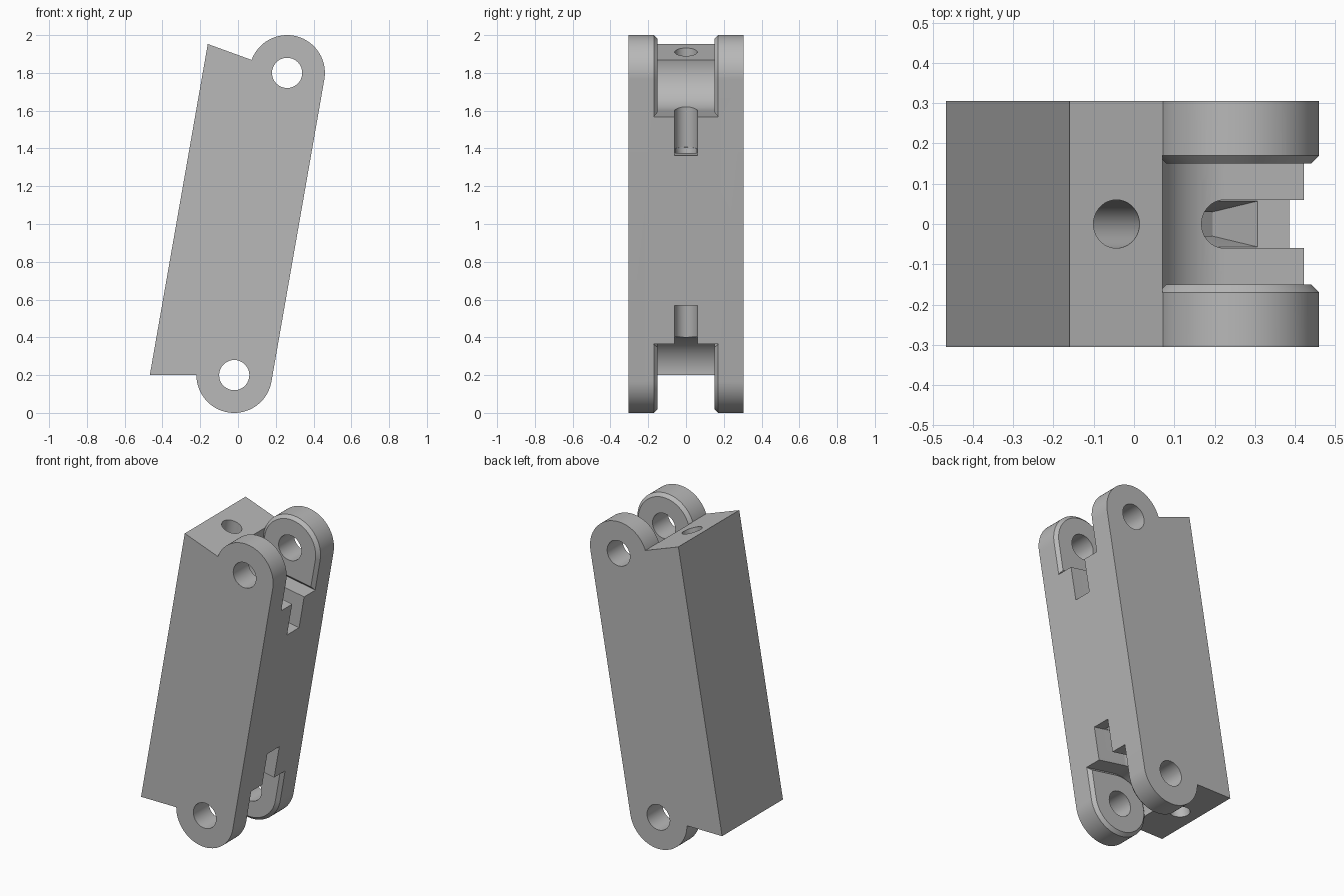
import bpy, bmesh
from math import sin, cos, radians
from mathutils import Vector

if "Cube" in bpy.data.objects:
    bpy.data.objects.remove(bpy.data.objects["Cube"], do_unlink=True)

LOW, HIGH = Vector((-0.02, 0, 0.2)), Vector((0.26, 0, 1.8))   # hinge centres
AXIS = (HIGH - LOW).normalized()
LENGTH = (HIGH - LOW).length
SIDE = Vector((AXIS.z, 0, -AXIS.x))                           # towards the grooved face
DEPTH = Vector((0, 1, 0))
R, HALF = 0.2, 0.305

grey = bpy.data.materials.new("grey_plastic")
grey.use_nodes = True
grey.diffuse_color = (0.48, 0.48, 0.48, 1)
grey.node_tree.nodes["Principled BSDF"].inputs["Base Color"].default_value = grey.diffuse_color


def loft(name, rings):
    """Closed solid through rings of equal point count."""
    bm = bmesh.new()
    loops = [[bm.verts.new(p) for p in ring] for ring in rings]
    n = len(loops[0])
    for a, b in zip(loops, loops[1:]):
        for i in range(n):
            j = (i + 1) % n
            bm.faces.new((a[i], a[j], b[j], b[i]))
    bm.faces.new(loops[0])
    bm.faces.new(loops[-1])
    bmesh.ops.recalc_face_normals(bm, faces=bm.faces)
    mesh = bpy.data.meshes.new(name)
    bm.to_mesh(mesh)
    bm.free()
    mesh.materials.append(grey)
    obj = bpy.data.objects.new(name, mesh)
    bpy.context.collection.objects.link(obj)
    return obj


def arc(r, start, end, steps):
    angles = [radians(start + (end - start) * i / steps) for i in range(steps + 1)]
    return [(r * cos(a), r * sin(a)) for a in angles]


def place(points, origin, u, v):
    return [origin + u * a + v * b for a, b in points]


def groove(r, reach):
    """Round-backed channel section, open towards the side."""
    return arc(r, 90, 270, 20) + [(reach, -r), (reach, r)]


# Link body: side outline with a rounded hinge end at each centre
X, Z = Vector((1, 0, 0)), Vector((0, 0, 1))
outline = place(arc(R, 180, 350, 48), LOW, X, Z) + place(arc(R, -10, 160, 48), HIGH, X, Z)
outline += [Vector((-0.16, 0, 1.953)), Vector((-0.467, 0, 0.2))]
body = loft("hinged_link", [[p + DEPTH * y for p in outline] for y in (-HALF, HALF)])

cutters = []
for end, centre, inward in (("lower", LOW, AXIS), ("upper", HIGH, -AXIS)):
    # Hinge pin hole
    circle = arc(0.08, 0, 350, 35)
    cutters.append(loft(end + "_pin_hole",
                        [place(circle, centre + DEPTH * y, X, Z) for y in (-0.4, 0.4)]))
    # Gap between the cheeks, leaving a chamfered pad on each
    rings = []
    for r, y in ((0.18, -0.15), (0.202, -0.172), (0.202, 0.172), (0.18, 0.15)):
        rings.append(place(arc(r, 90, 360, 72) + [(r, r)], centre + DEPTH * y, SIDE, inward))
    cutters.append(loft(end + "_hinge_gap", rings))
    # Cord groove running from the gap out to the side face
    cutters.append(loft(end + "_groove",
                        [place(groove(0.06, 0.26), centre + inward * t, SIDE, DEPTH)
                         for t in (0.1, 0.41)]))

# Cord tunnel with flared mouths joining the two grooves
sections = ((0.058, 0.123, 0.405), (0.03, 0.03, 0.55),
            (0.03, 0.03, LENGTH - 0.55), (0.058, 0.123, LENGTH - 0.405))
cutters.append(loft("inner_tunnel", [place(groove(r, reach), LOW + AXIS * t, SIDE, DEPTH)
                                     for r, reach, t in sections]))

# Long cord hole through the solid side of the body
circle = arc(0.06, 0, 350, 35)
cutters.append(loft("long_cord_hole", [place(circle, LOW - SIDE * 0.318 + AXIS * t, SIDE, DEPTH)
                                       for t in (-0.3, LENGTH + 0.4)]))

# Cut everything out of the body
bpy.ops.object.select_all(action="DESELECT")
body.select_set(True)
bpy.context.view_layer.objects.active = body
for cutter in cutters:
    cutter.hide_render = True
    mod = body.modifiers.new(cutter.name, "BOOLEAN")
    mod.operation = "DIFFERENCE"
    mod.solver = "EXACT"
    mod.object = cutter
    bpy.ops.object.modifier_apply(modifier=mod.name)
for cutter in cutters:
    bpy.data.objects.remove(cutter, do_unlink=True)
bpy.ops.object.shade_smooth_by_angle(angle=radians(25))
